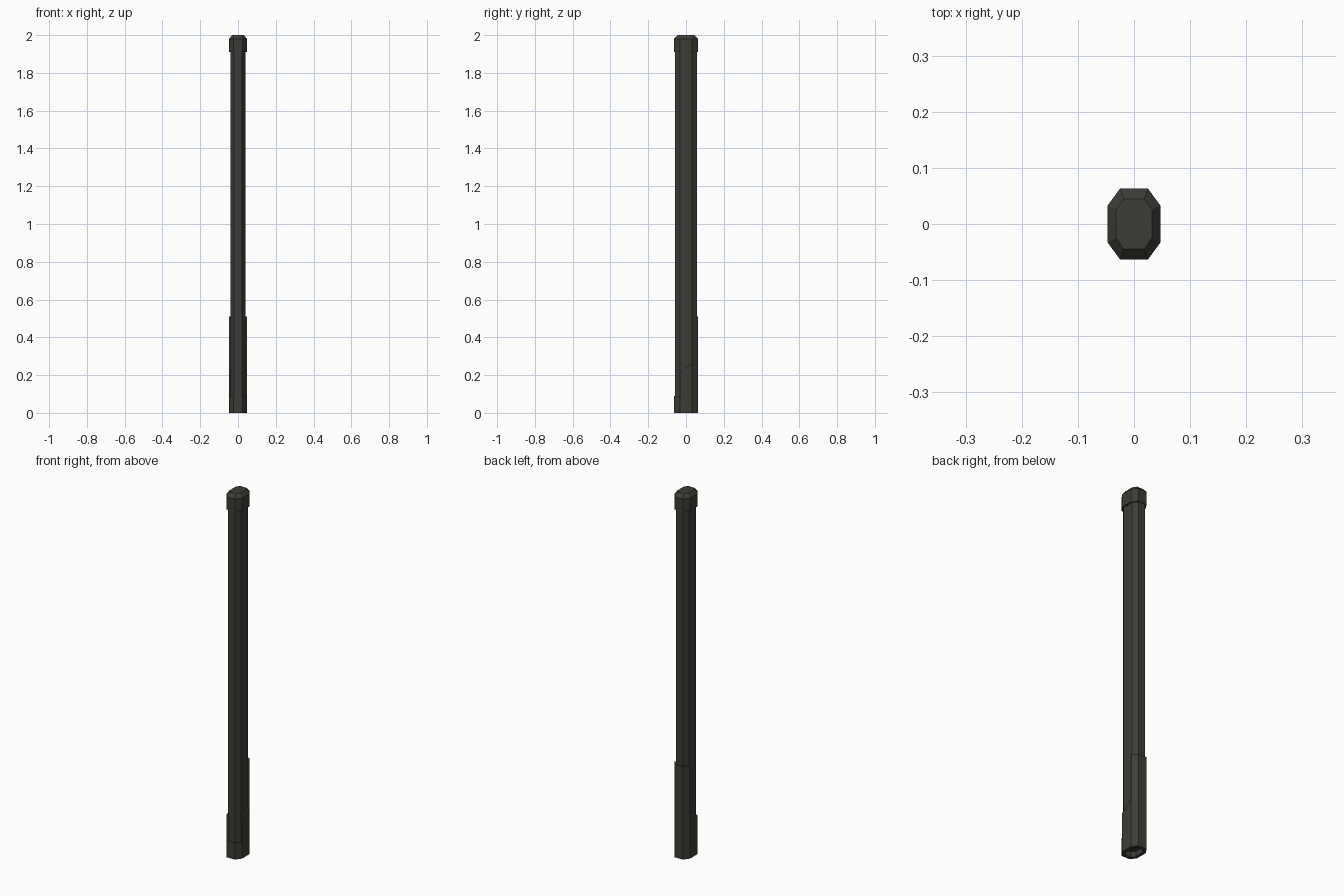
import bpy, bmesh

if "Cube" in bpy.data.objects:
    bpy.data.objects.remove(bpy.data.objects["Cube"])

mat = bpy.data.materials.new("dark olive grey")
mat.diffuse_color = (0.045, 0.046, 0.037, 1)
mat.use_nodes = True
mat.node_tree.nodes["Principled BSDF"].inputs["Base Color"].default_value = mat.diffuse_color


def octagon(hx, hy, cx, cy):
    """Elongated octagon, counter-clockwise from the front-right corner; cx, cy are the flat half lengths."""
    return [(cx, -hy), (hx, -cy), (hx, cy), (cx, hy),
            (-cx, hy), (-hx, cy), (-hx, -cy), (-cx, -hy)]


def finish(name, bm):
    bmesh.ops.recalc_face_normals(bm, faces=bm.faces)
    mesh = bpy.data.meshes.new(name)
    bm.to_mesh(mesh)
    bm.free()
    mesh.materials.append(mat)
    obj = bpy.data.objects.new(name, mesh)
    bpy.context.collection.objects.link(obj)
    return obj


def loft(name, rings):
    """Skin a stack of (octagon, z) rings and close both ends."""
    bm = bmesh.new()
    loops = [[bm.verts.new((x, y, z)) for x, y in ring] for ring, z in rings]
    for a, b in zip(loops, loops[1:]):
        for i in range(8):
            j = (i + 1) % 8
            bm.faces.new((a[i], a[j], b[j], b[i]))
    bm.faces.new(loops[0])
    bm.faces.new(loops[-1])
    return finish(name, bm)


outer = octagon(0.047, 0.063, 0.025, 0.033)
body = octagon(0.040, 0.058, 0.021, 0.031)
inner = octagon(0.032, 0.045, 0.018, 0.025)

# Long shaft, with a shallow recess in its foot
loft("shaft", [(inner, 0.03), (inner, 0.0), (body, 0.0), (body, 1.95)])

# Bevelled end cap
loft("top_cap", [(body, 1.91), (outer, 1.91), (outer, 1.98), (inner, 2.0)])

# Stepped foot sleeve: low at the front, sloped on the sides, tall at the back
LOW, SIDE_FRONT, SIDE_BACK, TALL = 0.09, 0.215, 0.26, 0.51
tops = [(LOW, LOW), (SIDE_FRONT, SIDE_BACK), (TALL, TALL), (TALL, TALL),
        (TALL, TALL), (SIDE_BACK, SIDE_FRONT), (LOW, LOW), (LOW, LOW)]
bm = bmesh.new()
for i, heights in enumerate(tops):
    ends = (i, (i + 1) % 8)
    foot_out, foot_in, head_out, head_in = [], [], [], []
    for e, h in zip(ends, heights):
        for ring, foot, head in ((outer, foot_out, head_out), (body, foot_in, head_in)):
            x, y = ring[e]
            foot.append(bm.verts.new((x, y, 0)))
            head.append(bm.verts.new((x, y, h)))
    bm.faces.new((*foot_out, *head_out[::-1]))
    bm.faces.new((*head_out, *head_in[::-1]))
    bm.faces.new((*foot_in, *foot_out[::-1]))
    for k in (0, 1):
        bm.faces.new((foot_out[k], head_out[k], head_in[k], foot_in[k]))
    bm.faces.new((*foot_in, *head_in[::-1]))
finish("foot_sleeve", bm)
